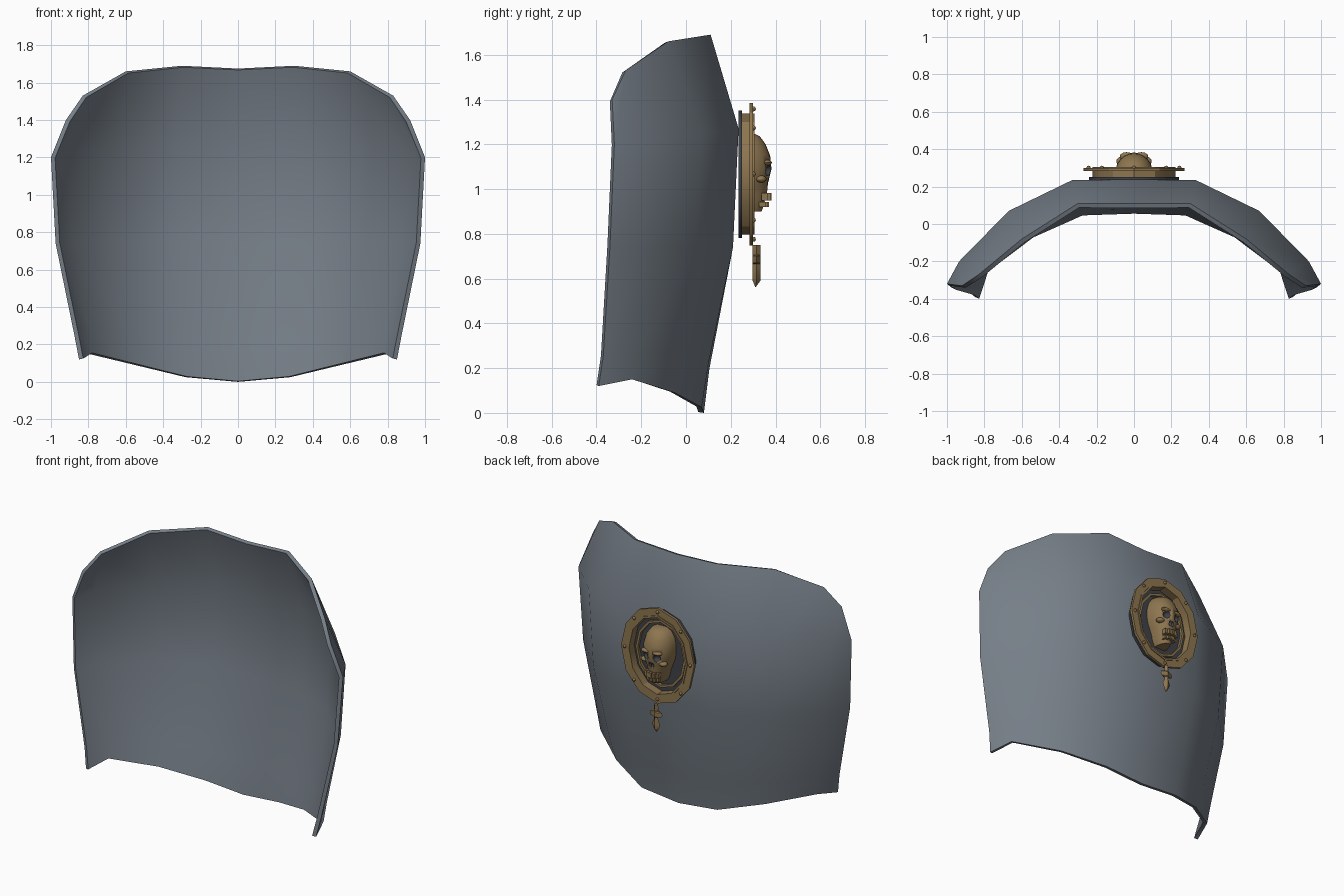
import bpy, bmesh, math
from mathutils import Vector

if "Cube" in bpy.data.objects:
    bpy.data.objects.remove(bpy.data.objects["Cube"], do_unlink=True)


def material(name, rgb):
    m = bpy.data.materials.new(name)
    m.use_nodes = True
    color = (*rgb, 1)
    m.diffuse_color = color
    m.node_tree.nodes["Principled BSDF"].inputs["Base Color"].default_value = color
    return m


STEEL = material("blue grey steel", (0.18, 0.21, 0.245))
BRONZE = material("aged bronze", (0.27, 0.18, 0.08))
DARK = material("dark recess", (0.05, 0.055, 0.065))
MID_Z = 1.067


def finish(name, bm, mats, angle=40):
    bmesh.ops.recalc_face_normals(bm, faces=bm.faces)
    mesh = bpy.data.meshes.new(name)
    bm.to_mesh(mesh)
    bm.free()
    for m in mats:
        mesh.materials.append(m)
    ob = bpy.data.objects.new(name, mesh)
    bpy.context.collection.objects.link(ob)
    bpy.ops.object.select_all(action="DESELECT")
    ob.select_set(True)
    bpy.context.view_layer.objects.active = ob
    bpy.ops.object.shade_smooth_by_angle(angle=math.radians(angle))
    return ob


def apply_modifiers(ob):
    bpy.context.view_layer.objects.active = ob
    for mod in list(ob.modifiers):
        bpy.ops.object.modifier_apply(modifier=mod.name)


def loft(bm, rows, closed=False):
    for a, b in zip(rows, rows[1:]):
        count = len(a)
        for i in range(count if closed else count - 1):
            j = (i + 1) % count
            bm.faces.new((a[i], a[j], b[j], b[i]))


def oval(bm, rx, rz, y, n=12):
    angles = [math.tau * i / n for i in range(n)]
    return [bm.verts.new((rx * math.sin(a), y, MID_Z + rz * math.cos(a))) for a in angles]


def oval_ring(name, rx, rz, width, y0, y1, mat):
    bm = bmesh.new()
    loops = [oval(bm, rx, rz, y0), oval(bm, rx, rz, y1),
             oval(bm, rx - width, rz - width, y1), oval(bm, rx - width, rz - width, y0)]
    loft(bm, loops + loops[:1], closed=True)
    return finish(name, bm, [mat], 30)


def ball(bm, center, radii, u=12, v=8):
    verts = bmesh.ops.create_uvsphere(bm, u_segments=u, v_segments=v, radius=1)["verts"]
    bmesh.ops.scale(bm, vec=radii, verts=verts)
    bmesh.ops.translate(bm, vec=center, verts=verts)


def box(bm, center, size):
    verts = bmesh.ops.create_cube(bm, size=1)["verts"]
    bmesh.ops.scale(bm, vec=size, verts=verts)
    bmesh.ops.translate(bm, vec=center, verts=verts)


# Curved plate: half rows from the spine to the side edge, mirrored across x
half_rows = [
    [(0, .11, 1.675), (.3, .11, 1.69), (.6, -.08, 1.66), (.83, -.27, 1.53), (.92, -.33, 1.4)],
    [(0, .235, 1.27), (.33, .235, 1.27), (.67, .07, 1.25), (.935, -.2, 1.22), (1, -.32, 1.2)],
    [(0, .21, .74), (.32, .21, .74), (.65, .05, .74), (.9, -.2, .74), (.975, -.34, .74)],
    [(0, .105, .2), (.3, .1, .22), (.6, -.04, .25), (.81, -.22, .27), (.875, -.37, .25)],
    [(0, .08, 0), (.28, .07, .025), (.55, -.05, .09), (.8, -.24, .15), (.85, -.39, .12)],
]
bm = bmesh.new()
rows = []
for half in half_rows:
    full = [(-x, y, z) for x, y, z in half[:0:-1]] + half
    rows.append([bm.verts.new(p) for p in full])
loft(bm, rows)
bmesh.ops.recalc_face_normals(bm, faces=bm.faces)
bm.normal_update()
if sum(f.normal.y for f in bm.faces) < 0:
    bmesh.ops.reverse_faces(bm, faces=bm.faces)
mesh = bpy.data.meshes.new("curved_plate")
bm.to_mesh(mesh)
bm.free()
mesh.materials.append(STEEL)
plate = bpy.data.objects.new("curved_plate", mesh)
bpy.context.collection.objects.link(plate)
solid = plate.modifiers.new("thickness", "SOLIDIFY")
solid.thickness = 0.025
solid.offset = -1
apply_modifiers(plate)
bpy.ops.object.select_all(action="DESELECT")
plate.select_set(True)
bpy.ops.object.shade_smooth_by_angle(angle=math.radians(50))

# Medallion: dark backing disc, inner lip and riveted outer ring
bm = bmesh.new()
disc = [oval(bm, .24, .285, y) for y in (.235, .25)]
loft(bm, disc, closed=True)
for loop in disc:
    bm.faces.new(loop)
finish("medallion_backing", bm, [DARK])
oval_ring("medallion_inner_lip", .185, .225, .016, .245, .268, BRONZE)
oval_ring("medallion_outer_ring", .27, .318, .058, .283, .3, BRONZE)
oval_ring("medallion_ring_step", .222, .27, .014, .25, .305, BRONZE)

bm = bmesh.new()
for i in range(8):
    a = math.tau * i / 8
    ball(bm, (.243 * math.sin(a), .302, MID_Z + .291 * math.cos(a)), (.011, .01, .011), 8, 6)
finish("ring_rivets", bm, [BRONZE])

# Skull: half-oval sections lofted downward (height, half width, front depth)
BACK = .24
sections = [(1.25, .035, .3), (1.235, .065, .33), (1.2, .09, .356), (1.15, .103, .376),
            (1.09, .103, .382), (1.05, .096, .372), (1.01, .08, .364),
            (.975, .066, .362), (.94, .06, .352), (.9, .042, .338)]
bm = bmesh.new()
rows = []
for z, w, depth in sections:
    arc = [math.pi * i / 12 for i in range(13)]
    rows.append([bm.verts.new((w * math.cos(a), BACK + (depth - BACK) * math.sin(a) ** .8, z))
                 for a in arc])
loft(bm, rows)
bm.faces.new(rows[0])
bm.faces.new(rows[-1])
bm.faces.new([r[0] for r in rows] + [r[-1] for r in reversed(rows)])
skull = finish("skull", bm, [BRONZE, DARK])

# Sockets, nose and mouth are cut into the skull, leaving dark walls
bm = bmesh.new()
for side in (-1, 1):
    ball(bm, (side * .042, .372, 1.083), (.026, .028, .024))
    ball(bm, (side * .009, .375, 1.03), (.01, .025, .019))
box(bm, (0, .37, .951), (.09, .04, .012))
for f in bm.faces:
    f.material_index = 1
cutter = finish("socket_cutter", bm, [BRONZE, DARK])
cutter.hide_render = True
cut = skull.modifiers.new("sockets", "BOOLEAN")
cut.operation = "DIFFERENCE"
cut.solver = "EXACT"
cut.use_self = True
cut.object = cutter
apply_modifiers(skull)
bpy.data.objects.remove(cutter, do_unlink=True)

# Teeth, brow and cheekbones
bm = bmesh.new()
for i in range(-2, 3):
    x = i * .021
    y = .368 - 9 * x * x
    box(bm, (x, y, .966), (.016, .03, .034))
    box(bm, (x * .9, y - .012, .932), (.014, .028, .022))
finish("skull_teeth", bm, [BRONZE])

bm = bmesh.new()
for side in (-1, 1):
    ball(bm, (side * .04, .362, 1.118), (.036, .022, .013))
    ball(bm, (side * .065, .335, 1.045), (.03, .025, .016))
finish("skull_brow_and_cheeks", bm, [BRONZE])

# Dagger-shaped pendant: half outline mirrored, with a raised ridge on both faces
outline = [(.014, .75), (.017, .725), (.012, .705), (.042, .7), (.046, .685), (.04, .67),
           (.014, .665), (.016, .645), (.03, .615), (.018, .59)]
bm = bmesh.new()
edges = {s: [bm.verts.new((s * x, .315, z)) for x, z in outline] for s in (-1, 1)}
tip = bm.verts.new((0, .31, .56))
for y in (.298, .332):
    spine = [bm.verts.new((0, y, z)) for x, z in outline]
    for s in (-1, 1):
        loft(bm, [spine, edges[s]])
        bm.faces.new((spine[-1], edges[s][-1], tip))
        if s == 1:
            bm.faces.new((spine[0], edges[1][0], edges[-1][0]))
finish("dagger_pendant", bm, [BRONZE], 20)
